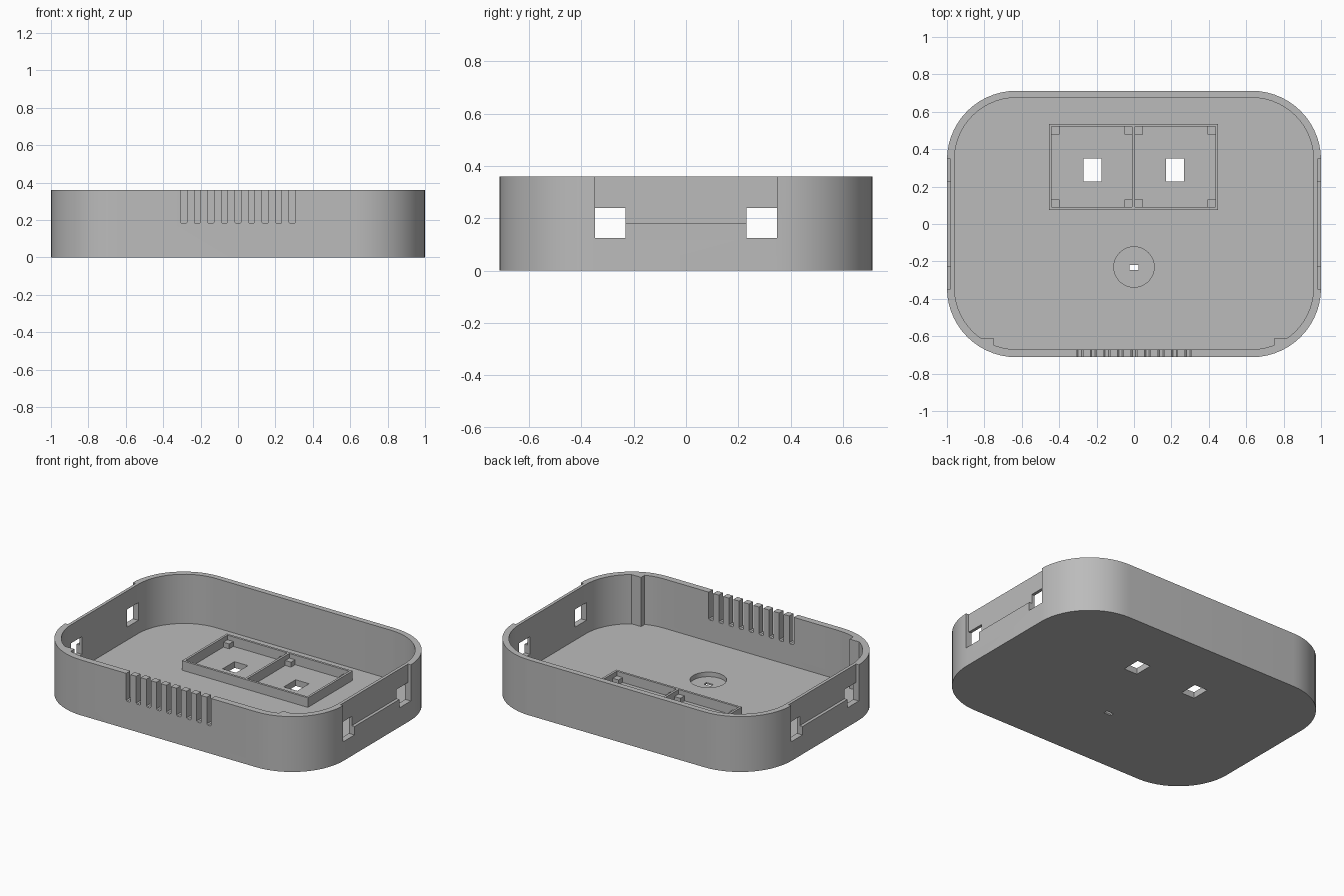
import bpy
import bmesh
from math import sin, cos, pi, radians

old = bpy.data.objects.get("Cube")
if old:
    bpy.data.objects.remove(old, do_unlink=True)

grey = bpy.data.materials.new("plain_grey")
grey.use_nodes = True
COLOUR = (0.5, 0.5, 0.5, 1)
grey.diffuse_color = COLOUR
grey.node_tree.nodes["Principled BSDF"].inputs["Base Color"].default_value = COLOUR

HEIGHT, FLOOR = 0.36, 0.04


def prism(name, outline, low, high, axis="z"):
    """Extrude an outline along z, or an x-z outline along y."""
    bm = bmesh.new()
    place = (lambda a, b, c: (a, b, c)) if axis == "z" else (lambda a, b, c: (a, c, b))
    face = bm.faces.new([bm.verts.new(place(a, b, low)) for a, b in outline])
    grown = bmesh.ops.extrude_face_region(bm, geom=[face])
    moved = [v for v in grown["geom"] if isinstance(v, bmesh.types.BMVert)]
    bmesh.ops.translate(bm, verts=moved, vec=place(0, 0, high - low))
    bmesh.ops.recalc_face_normals(bm, faces=bm.faces)
    mesh = bpy.data.meshes.new(name)
    bm.to_mesh(mesh)
    bm.free()
    mesh.materials.append(grey)
    obj = bpy.data.objects.new(name, mesh)
    bpy.context.collection.objects.link(obj)
    return obj


def box(name, x0, x1, y0, y1, z0, z1):
    return prism(name, [(x0, y0), (x1, y0), (x1, y1), (x0, y1)], z0, z1)


def rounded(hx, y0, y1, r, steps=14):
    """Rounded rectangle outline, counter-clockwise."""
    centres = [(hx - r, y1 - r), (r - hx, y1 - r), (r - hx, y0 + r), (hx - r, y0 + r)]
    return [(cx + r * cos((q + i / steps) * pi / 2), cy + r * sin((q + i / steps) * pi / 2))
            for q, (cx, cy) in enumerate(centres) for i in range(steps + 1)]


def cut(target, cutter):
    """Subtract the cutter and throw it away."""
    mod = target.modifiers.new("cut", "BOOLEAN")
    mod.operation = "DIFFERENCE"
    mod.solver = "EXACT"
    mod.object = cutter
    bpy.context.view_layer.objects.active = target
    bpy.ops.object.modifier_apply(modifier=mod.name)
    bpy.data.objects.remove(cutter, do_unlink=True)


# Tray shell; the cavity keeps a solid block in both front corners
tray = prism("tray", rounded(1, -0.712, 0.712, 0.37), 0, HEIGHT)
cavity = prism("cavity", rounded(0.96, -0.67, 0.675, 0.33), FLOOR, 0.5)
for side in (-1, 1):
    x0, x1 = sorted((side * 0.75, side * 1.1))
    cut(cavity, box("corner_block", x0, x1, -0.8, -0.61, 0, 0.6))
cut(tray, cavity)

# Side recesses and the square windows at their ends
for side in (-1, 1):
    x0, x1 = sorted((side * 0.98, side * 1.1))
    cut(tray, box("recess", x0, x1, -0.347, 0.347, 0.18, 0.5))
    x0, x1 = sorted((side * 0.9, side * 1.1))
    for y in (-0.347, 0.231):
        cut(tray, box("window", x0, x1, y, y + 0.116, 0.125, 0.24))

# Vent slots with softened bottoms in the front wall
for i in range(9):
    x, w, c = (i - 4) * 0.0725, 0.016, 0.007
    outline = [(x - w, 0.5), (x - w, 0.18 + c), (x - w + c, 0.18),
               (x + w - c, 0.18), (x + w, 0.18 + c), (x + w, 0.5)]
    cut(tray, prism("slot", outline, -0.8, -0.64, "y"))

# Floor openings and the round pocket
for x in (-0.222, 0.218):
    cut(tray, box("floor_hole", x - 0.048, x + 0.048, 0.228, 0.35, -0.1, 0.2))
cut(tray, prism("pocket", rounded(0.108, -0.338, -0.122, 0.108, 10)[::1][:10]
                + [(0.108 * cos(a * pi / 20), -0.23 + 0.108 * sin(a * pi / 20))
                   for a in range(10, 40)], 0.01, 0.2))
cut(tray, box("small_hole", -0.025, 0.025, -0.245, -0.218, -0.1, 0.2))

bpy.ops.object.select_all(action="DESELECT")
tray.select_set(True)
bpy.context.view_layer.objects.active = tray
bpy.ops.object.shade_smooth_by_angle(angle=radians(25))

# Double frame on the floor with a low post in each cell corner
frame = box("holder_frame", -0.455, 0.45, 0.075, 0.535, FLOOR - 0.005, 0.102)
cells = [(-0.44, -0.01), (0.005, 0.435)]
for x0, x1 in cells:
    cut(frame, box("cell", x0, x1, 0.09, 0.52, 0, 0.2))
for x0, x1 in cells:
    for px in (x0, x1 - 0.042):
        for py in (0.09, 0.478):
            box("corner_post", px, px + 0.042, py, py + 0.042, FLOOR - 0.005, 0.072)
